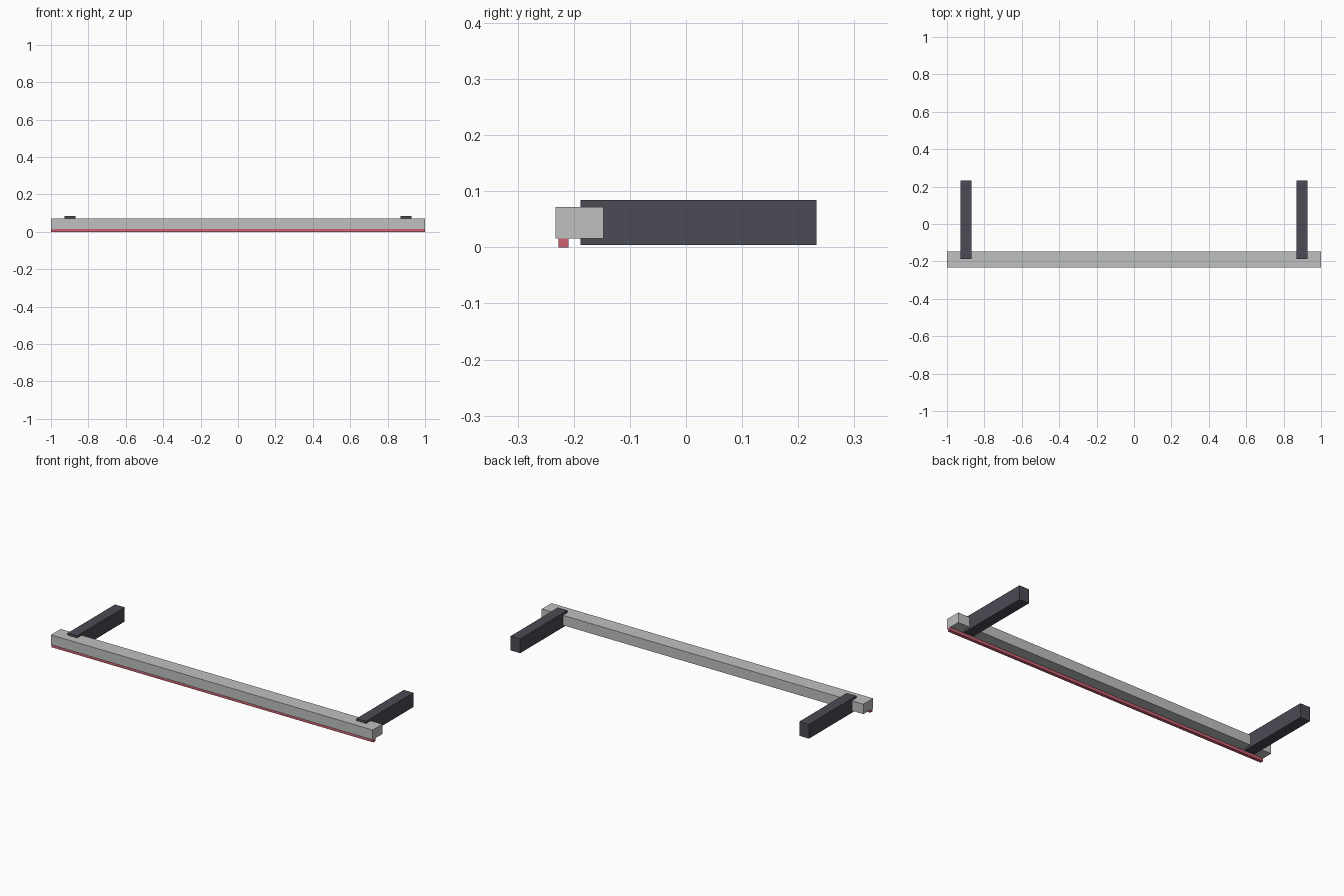
import bpy
from mathutils import Vector

default = bpy.data.objects.get("Cube")
if default:
    bpy.data.objects.remove(default, do_unlink=True)


def make_material(name, rgb):
    mat = bpy.data.materials.new(name)
    mat.use_nodes = True
    colour = (*rgb, 1.0)
    mat.diffuse_color = colour
    mat.node_tree.nodes["Principled BSDF"].inputs["Base Color"].default_value = colour
    return mat


def make_box(name, low, high, mat):
    low, high = Vector(low), Vector(high)
    bpy.ops.mesh.primitive_cube_add(size=1)
    obj = bpy.context.object
    obj.name = obj.data.name = name
    for v in obj.data.vertices:
        v.co = (low + high) / 2 + v.co * (high - low)
    obj.data.materials.append(mat)
    return obj


light_grey = make_material("light grey", (0.52, 0.525, 0.53))
charcoal = make_material("charcoal", (0.07, 0.07, 0.09))
red = make_material("soft red", (0.62, 0.12, 0.17))

# Long cross bar with a thin strip under its front edge
make_box("cross_bar", (-1, -0.233, 0.016), (1, -0.147, 0.072), light_grey)
make_box("lower_strip", (-1, -0.227, 0), (1, -0.209, 0.016), red)

# Pair of support arms running back from the bar
for side, centre in (("left", 0.898), ("right", -0.898)):
    make_box(side + "_arm", (centre - 0.03, -0.188, 0.004),
             (centre + 0.03, 0.233, 0.084), charcoal)
